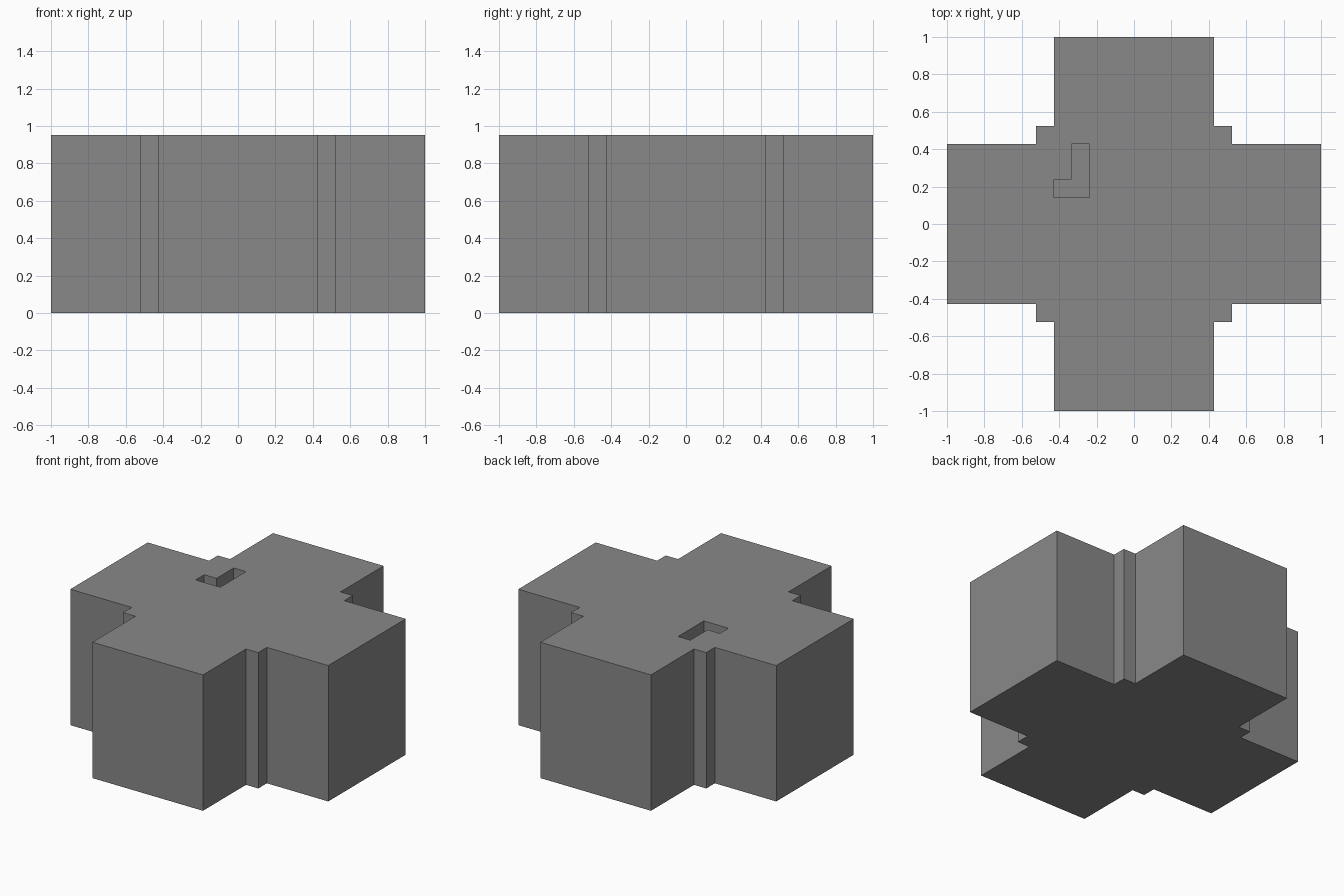
import bpy
from mathutils import Matrix, Vector

cube = bpy.data.objects.get("Cube")
if cube:
    bpy.data.objects.remove(cube, do_unlink=True)

U = 2 / 21  # grid module: the block is 21 modules wide and 10 high
HEIGHT = 10 * U

grey = bpy.data.materials.new("mid grey")
grey.use_nodes = True
colour = (0.25, 0.25, 0.25, 1)
grey.diffuse_color = colour
grey.node_tree.nodes["Principled BSDF"].inputs["Base Color"].default_value = colour


def prism(name, outline, z0, z1):
    """Extrude a counter-clockwise outline between two heights."""
    n = len(outline)
    verts = [(x, y, z) for z in (z0, z1) for x, y in outline]
    faces = [tuple(reversed(range(n))), tuple(range(n, 2 * n))]
    faces += [(i, (i + 1) % n, n + (i + 1) % n, n + i) for i in range(n)]
    mesh = bpy.data.meshes.new(name)
    mesh.from_pydata(verts, [], faces)
    mesh.materials.append(grey)
    obj = bpy.data.objects.new(name, mesh)
    bpy.context.collection.objects.link(obj)
    return obj


# Cross outline: one stepped corner, turned four times
corner = [(10.5, -4.5), (10.5, 4.5), (5.5, 4.5), (5.5, 5.5), (4.5, 5.5)]
outline = []
for k in range(4):
    turn = Matrix(((0, -1), (1, 0)))
    for p in corner:
        v = Vector(p) * U
        for _ in range(k):
            v = turn @ v
        outline.append(tuple(v))
# Each arm's end corner begins the following quarter, so none repeats
body = prism("cross_block", outline, 0, HEIGHT)

# L-shaped pocket sunk into the top
pocket = [(-4.5, 1.5), (-2.5, 1.5), (-2.5, 4.5), (-3.5, 4.5), (-3.5, 2.5), (-4.5, 2.5)]
cutter = prism("pocket_cutter", [(x * U, y * U) for x, y in pocket],
               HEIGHT - U, HEIGHT + U)
cutter.hide_render = True
cut = body.modifiers.new("pocket", "BOOLEAN")
cut.operation = "DIFFERENCE"
cut.solver = "EXACT"
cut.object = cutter
bpy.context.view_layer.objects.active = body
bpy.ops.object.modifier_apply(modifier=cut.name)
bpy.data.objects.remove(cutter, do_unlink=True)
